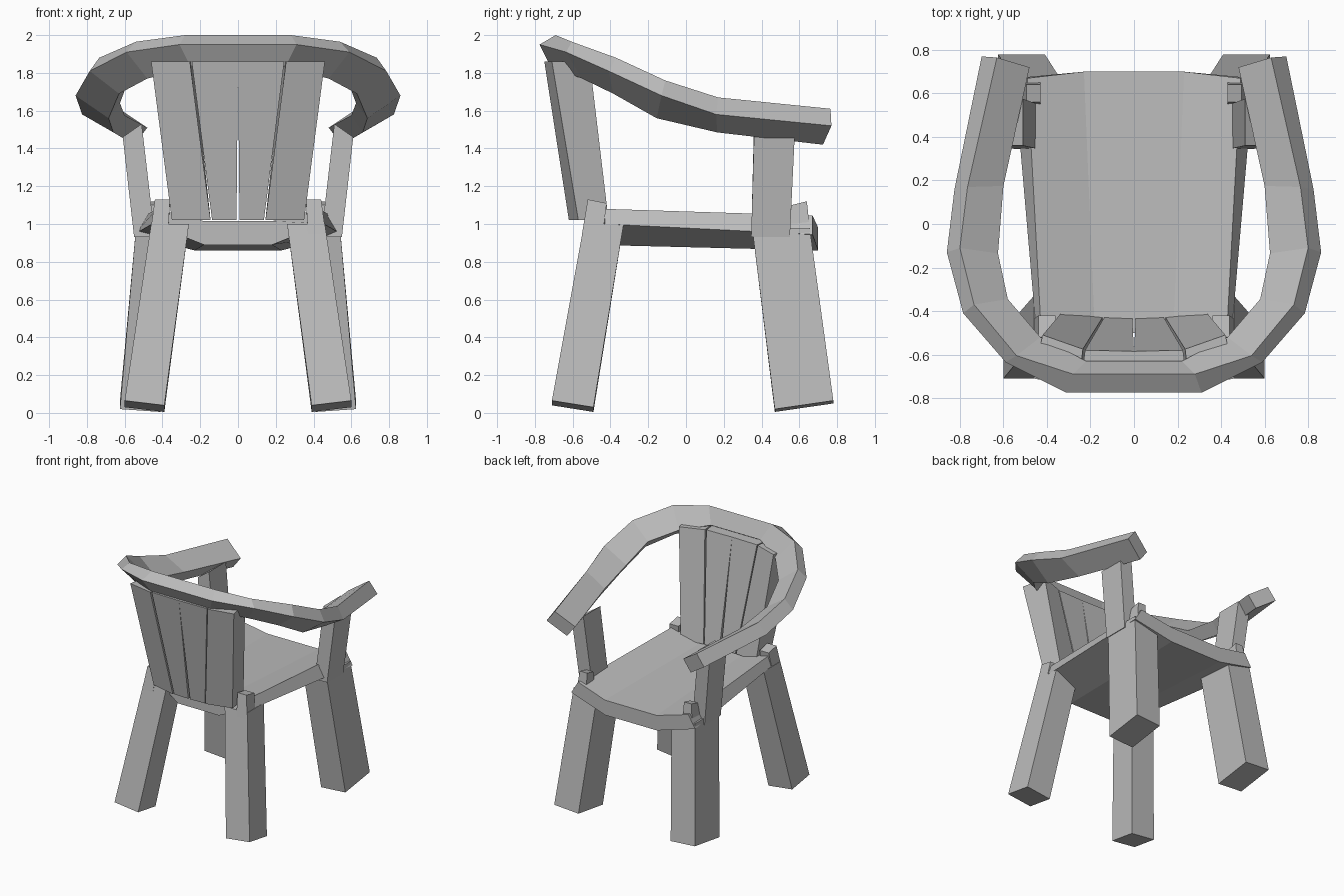
import bpy
import bmesh

cube = bpy.data.objects.get("Cube")
if cube:
    bpy.data.objects.remove(cube)

grey = bpy.data.materials.new("plain grey")
grey.use_nodes = True
colour = (0.5, 0.5, 0.5, 1)
grey.diffuse_color = colour
grey.node_tree.nodes["Principled BSDF"].inputs["Base Color"].default_value = colour


def loft(name, rings, mirror=False):
    """Skin a solid through matching closed rings of points."""
    bm = bmesh.new()
    rows = [[bm.verts.new(p) for p in ring] for ring in rings]
    n = len(rows[0])
    for a, b in zip(rows, rows[1:]):
        for i in range(n):
            j = (i + 1) % n
            bm.faces.new((a[i], a[j], b[j], b[i]))
    bm.faces.new(rows[0])
    bm.faces.new(rows[-1][::-1])
    bmesh.ops.recalc_face_normals(bm, faces=bm.faces)
    mesh = bpy.data.meshes.new(name)
    bm.to_mesh(mesh)
    bm.free()
    mesh.materials.append(grey)
    ob = bpy.data.objects.new(name, mesh)
    bpy.context.collection.objects.link(ob)
    if mirror:
        ob.modifiers.new("mirror", 'MIRROR')
    return ob


def box_ring(x0, x1, y0, y1, zs):
    """Four corners, inner to outer and back to front, with a height each."""
    if not isinstance(zs, tuple):
        zs = (zs,) * 4
    corners = ((x0, y0), (x1, y0), (x1, y1), (x0, y1))
    return [(x, y, z) for (x, y), z in zip(corners, zs)]


# Splayed legs, each with a corner post standing up past the seat
loft("back_leg", [
    box_ring(0.39, 0.60, -0.71, -0.49, (0.04, 0.065, 0.03, 0.005)),
    box_ring(0.26, 0.46, -0.54, -0.33, 1.0)], True)
loft("back_leg_post", [
    box_ring(0.37, 0.465, -0.55, -0.44, 0.95),
    box_ring(0.36, 0.44, -0.52, -0.42, (1.13, 1.13, 1.11, 1.11))], True)
loft("front_leg", [
    box_ring(0.41, 0.625, 0.47, 0.78, (0.005, 0.02, 0.065, 0.05)),
    box_ring(0.33, 0.54, 0.35, 0.655, 0.98)], True)
loft("front_leg_post", [
    box_ring(0.43, 0.52, 0.54, 0.66, 0.93),
    box_ring(0.43, 0.495, 0.56, 0.64, (1.1, 1.1, 1.12, 1.12))], True)


# Dished seat: flat middle, sides rising, outer edges leaning out
def seat_ring(y, bow, mid, edge_top, edge_low, z_mid, z_edge, thick, rise):
    half = [(edge_top, y - bow, z_edge), (mid, y, z_mid)]
    low = [(mid, y, z_mid - thick), (edge_low, y - bow, z_edge - rise)]
    top = half + [(-x, b, z) for x, b, z in half[::-1]]
    under = [(-x, b, z) for x, b, z in low[::-1]] + low
    return top + under


loft("seat", [
    seat_ring(-0.50, -0.07, 0.18, 0.43, 0.455, 1.015, 1.08, 0.125, 0.08),
    seat_ring(0.70, 0.03, 0.23, 0.49, 0.55, 0.98, 1.045, 0.12, 0.10)])


# Thick back slats, fanned around the sitter
def slat(name, low, high):
    loft(name, [[(x, y, 1.02) for x, y in low],
                [(x, y, 1.86) for x, y in high]], True)


slat("middle_back_slat",
     [(0.008, -0.62), (0.137, -0.615), (0.137, -0.43), (0.008, -0.435)],
     [(0, -0.75), (0.245, -0.745), (0.225, -0.58), (0, -0.585)])
slat("outer_back_slat",
     [(0.145, -0.62), (0.35, -0.57), (0.335, -0.41), (0.145, -0.43)],
     [(0.255, -0.75), (0.46, -0.71), (0.42, -0.51), (0.235, -0.575)])

# Arm supports, trimmed to the slope of the arm
loft("arm_support", [
    box_ring(0.44, 0.55, 0.345, 0.55, 0.93),
    box_ring(0.51, 0.61, 0.36, 0.575, (1.53, 1.46, 1.46, 1.53))], True)

# Curved rail and arms: outer top, outer low and inner top edge per station
stations = [
    ((0.28, -0.69, 2.0), (0.31, -0.775, 1.95), (0.22, -0.63, 1.88)),
    ((0.54, -0.605, 1.965), (0.59, -0.635, 1.91), (0.43, -0.52, 1.825)),
    ((0.735, -0.37, 1.88), (0.785, -0.41, 1.81), (0.58, -0.345, 1.76)),
    ((0.80, -0.11, 1.76), (0.86, -0.13, 1.68), (0.625, -0.135, 1.64)),
    ((0.765, 0.17, 1.67), (0.825, 0.16, 1.58), (0.60, 0.175, 1.575)),
    ((0.63, 0.765, 1.61), (0.70, 0.77, 1.52), (0.48, 0.72, 1.51))]
left = []
for a, b, d in stations:
    c = tuple(q + r - p for p, q, r in zip(a, b, d))
    left.append([a, b, c, d])
right = [[(-x, y, z) for x, y, z in ring] for ring in left[::-1]]
loft("back_rail_and_arms", right + left)
